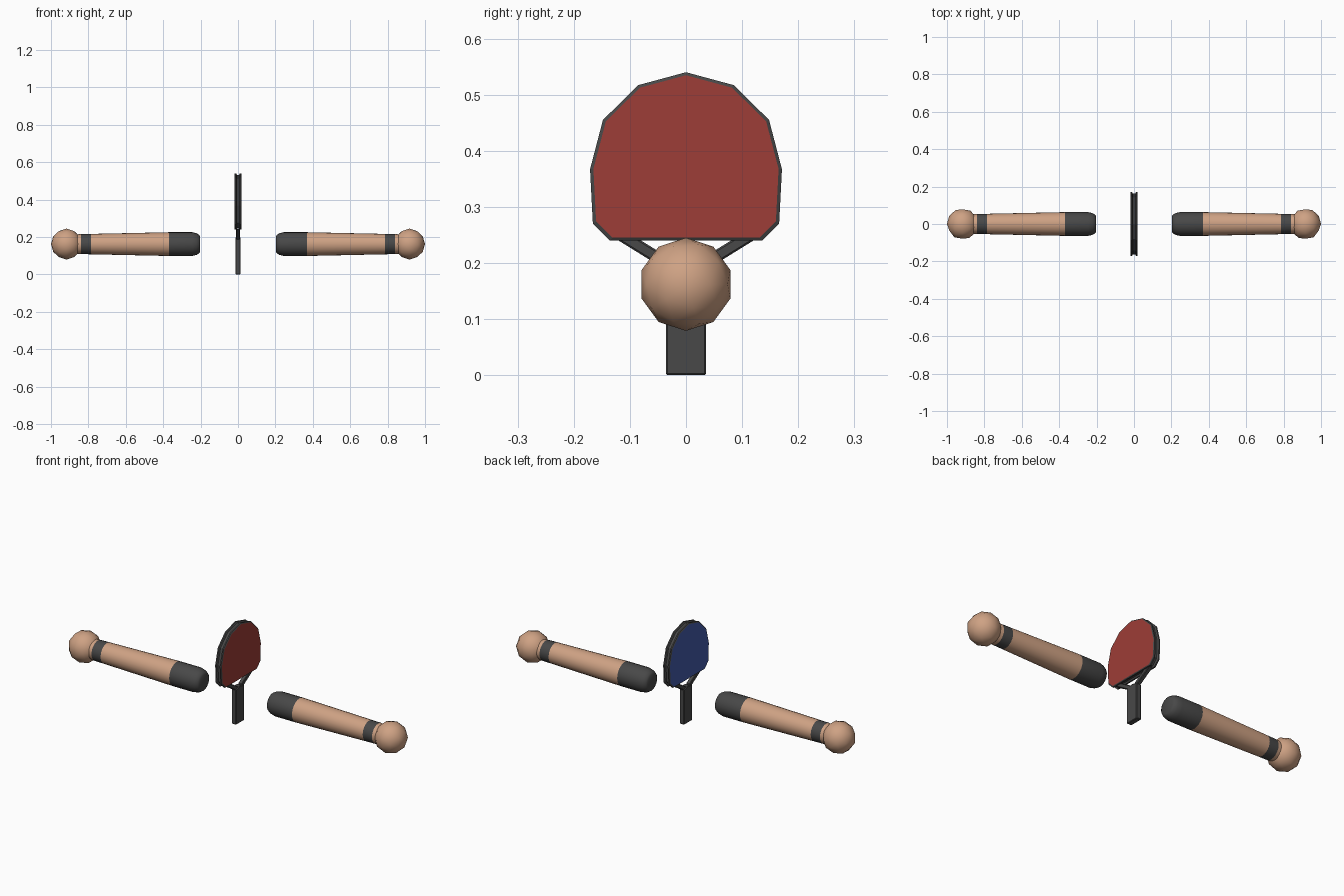
import bpy, bmesh, math
from mathutils import Matrix

if "Cube" in bpy.data.objects:
    bpy.data.objects.remove(bpy.data.objects["Cube"])


def material(name, rgb):
    m = bpy.data.materials.new(name)
    m.diffuse_color = (*rgb, 1)
    m.use_nodes = True
    m.node_tree.nodes["Principled BSDF"].inputs["Base Color"].default_value = m.diffuse_color
    return m


DARK = material("charcoal", (0.065, 0.065, 0.065))
SKIN = material("tan", (0.62, 0.36, 0.23))
RED = material("red rubber", (0.34, 0.047, 0.038))
BLUE = material("blue rubber", (0.055, 0.105, 0.40))


def finish(bm, name, mats, smooth=True):
    bmesh.ops.recalc_face_normals(bm, faces=bm.faces)
    me = bpy.data.meshes.new(name)
    bm.to_mesh(me)
    bm.free()
    for m in mats:
        me.materials.append(m)
    ob = bpy.data.objects.new(name, me)
    bpy.context.collection.objects.link(ob)
    if smooth:
        bpy.ops.object.select_all(action='DESELECT')
        ob.select_set(True)
        bpy.context.view_layer.objects.active = ob
        bpy.ops.object.shade_smooth_by_angle(angle=math.radians(40))
    return ob


def loft(bm, rings):
    """Bridge closed rings of points and cap both ends."""
    rows = [[bm.verts.new(p) for p in r] for r in rings]
    for a, b in zip(rows, rows[1:]):
        for i in range(len(a)):
            j = (i + 1) % len(a)
            bm.faces.new((a[i], a[j], b[j], b[i]))
    bm.faces.new(rows[0])
    bm.faces.new(rows[-1])


# Blade: faceted outline with a grooved rim and coloured rubber faces
half = [(0.085, 0.517), (0.148, 0.455), (0.171, 0.367), (0.166, 0.27), (0.136, 0.24)]
outline = [(0, 0.54)] + half + [(-y, z) for y, z in reversed(half)]
layers = [(-0.02, 0.965), (-0.017, 1.0), (-0.010, 1.0), (-0.006, 0.95),
          (0.006, 0.95), (0.010, 1.0), (0.017, 1.0), (0.02, 0.965)]
bm = bmesh.new()
loft(bm, [[(x, y * s, 0.385 + (z - 0.385) * s) for y, z in outline] for x, s in layers])
bm.normal_update()
for f in bm.faces:
    x = f.calc_center_median().x
    if len(f.verts) > 4:
        f.material_index = 1 if x > 0 else 2
finish(bm, "paddle_blade", [DARK, RED, BLUE], smooth=False)


# Handle and the two struts that fork up to the blade
def plate(name, pts, t):
    bm = bmesh.new()
    loft(bm, [[(x, y, z) for y, z in pts] for x in (-t, t)])
    bmesh.ops.bevel(bm, geom=bm.edges[:], offset=0.003, segments=1, affect='EDGES')
    finish(bm, name, [DARK], smooth=False)


plate("paddle_handle", [(-0.036, 0), (0.036, 0), (0.036, 0.19), (0, 0.2), (-0.036, 0.19)], 0.014)
for s, side in ((1, "back"), (-1, "front")):
    plate("neck_strut_" + side,
          [(s * 0.02, 0.178), (s * 0.125, 0.243), (s * 0.09, 0.246), (s * 0.015, 0.2)], 0.011)

# Forearms, coloured by position along their length, with a ball at the outer end
ZC = 0.162
profile = [(0.202, 0.040), (0.208, 0.050), (0.222, 0.058), (0.245, 0.0635), (0.368, 0.0635),
           (0.785, 0.0545), (0.84, 0.0535), (0.862, 0.052)]
for s, side in ((1, "right"), (-1, "left")):
    bm = bmesh.new()
    n = 24
    loft(bm, [[(s * x, r * math.cos(2 * math.pi * i / n), ZC + r * math.sin(2 * math.pi * i / n))
               for i in range(n)] for x, r in profile])
    for f in bm.faces:
        x = abs(f.calc_center_median().x)
        f.material_index = 1 if 0.37 < x < 0.78 or x > 0.845 else 0
    finish(bm, side + "_forearm", [DARK, SKIN])

    bm = bmesh.new()
    bmesh.ops.create_icosphere(bm, subdivisions=2, radius=0.083,
                               matrix=Matrix.Translation((s * 0.917, 0, ZC)) @
                               Matrix.Rotation(s * math.pi / 2, 4, 'Y') @
                               Matrix.Rotation(math.pi / 2, 4, 'Z'))
    finish(bm, side + "_ball", [SKIN])
